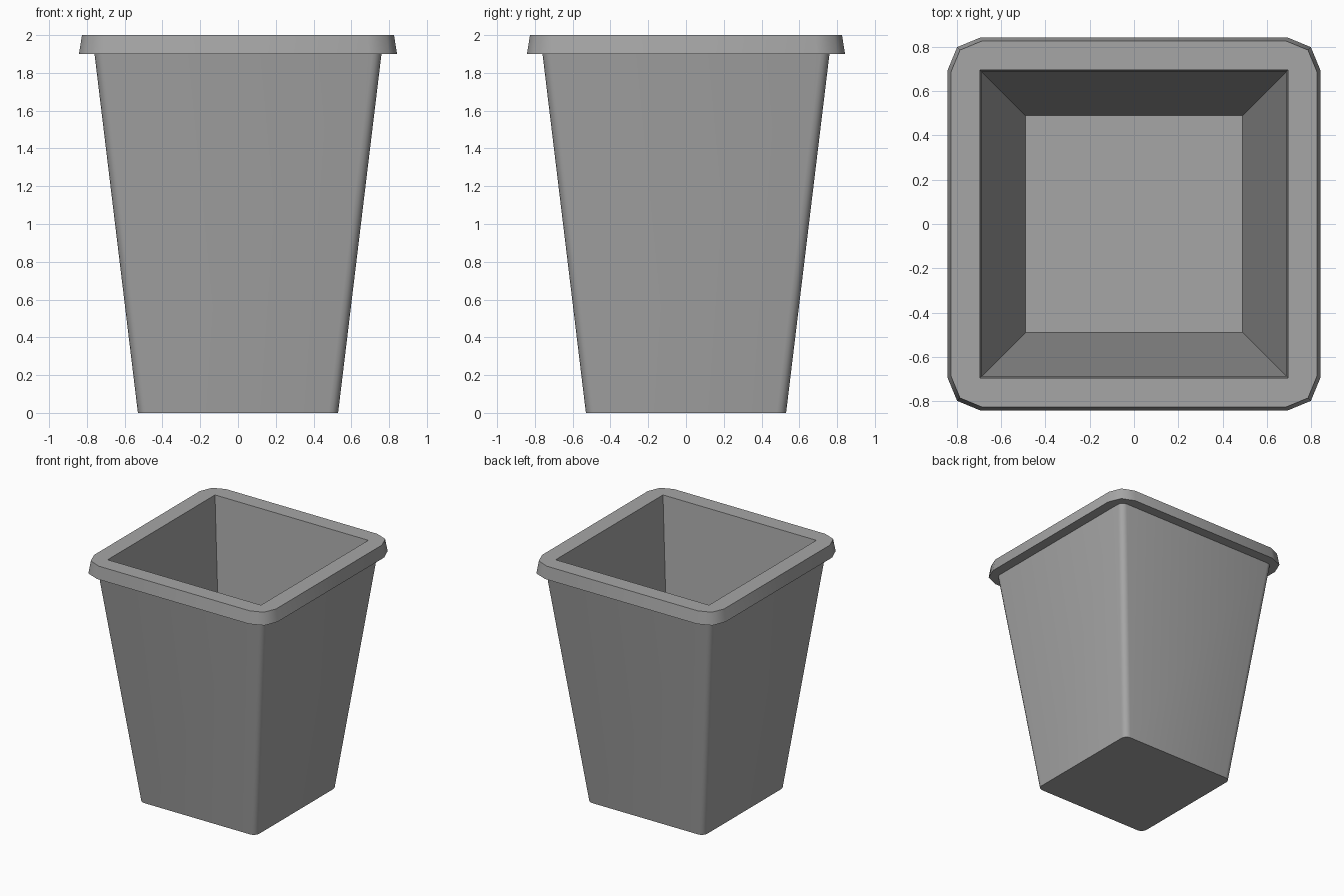
import bpy, bmesh
from math import sin, cos, pi, radians

cube = bpy.data.objects.get("Cube")
if cube:
    bpy.data.objects.remove(cube, do_unlink=True)

grey = bpy.data.materials.new("grey_plastic")
grey.use_nodes = True
grey.diffuse_color = (0.38, 0.38, 0.38, 1)
grey.node_tree.nodes["Principled BSDF"].inputs["Base Color"].default_value = grey.diffuse_color


def square_ring(bm, half, z, radius, segments):
    """Square outline with rounded corners; radius 0 gives sharp corners."""
    ring = []
    for corner in range(4):
        mid = (corner + 0.5) * pi / 2
        sx = 1 if cos(mid) > 0 else -1
        sy = 1 if sin(mid) > 0 else -1
        for i in range(segments + 1):
            a = (corner + i / segments) * pi / 2
            ring.append(bm.verts.new((sx * (half - radius) + radius * cos(a),
                                      sy * (half - radius) + radius * sin(a), z)))
    return ring


def loft(name, sections, segments, capped):
    """Skin square sections given as (half width, height, corner radius)."""
    bm = bmesh.new()
    rings = [square_ring(bm, *s, segments) for s in sections]
    count = len(rings[0])
    for low, high in zip(rings, rings[1:]):
        for i in range(count):
            j = (i + 1) % count
            bm.faces.new((low[i], low[j], high[j], high[i]))
    if capped:
        bm.faces.new(rings[0][::-1])
        bm.faces.new(rings[-1])
    bmesh.ops.remove_doubles(bm, verts=bm.verts, dist=0.0005)
    mesh = bpy.data.meshes.new(name)
    bm.to_mesh(mesh)
    bm.free()
    mesh.materials.append(grey)
    mesh.shade_smooth()
    mesh.set_sharp_from_angle(angle=radians(50))
    obj = bpy.data.objects.new(name, mesh)
    bpy.context.collection.objects.link(obj)
    return obj


# Tapered bin: outer wall, top edge hidden in the rim, inner wall and floor
loft("bin_body", [(0.53, 0, 0.05), (0.762, 1.92, 0.05),
                  (0.688, 1.92, 0), (0.49, 0.06, 0)], 4, True)

# Overhanging rim with chamfered outer corners and a sharp square opening
loft("rim", [(0.685, 1.9, 0), (0.842, 1.9, 0.15), (0.826, 2.0, 0.14),
             (0.695, 2.0, 0), (0.685, 1.9, 0)], 2, False)
